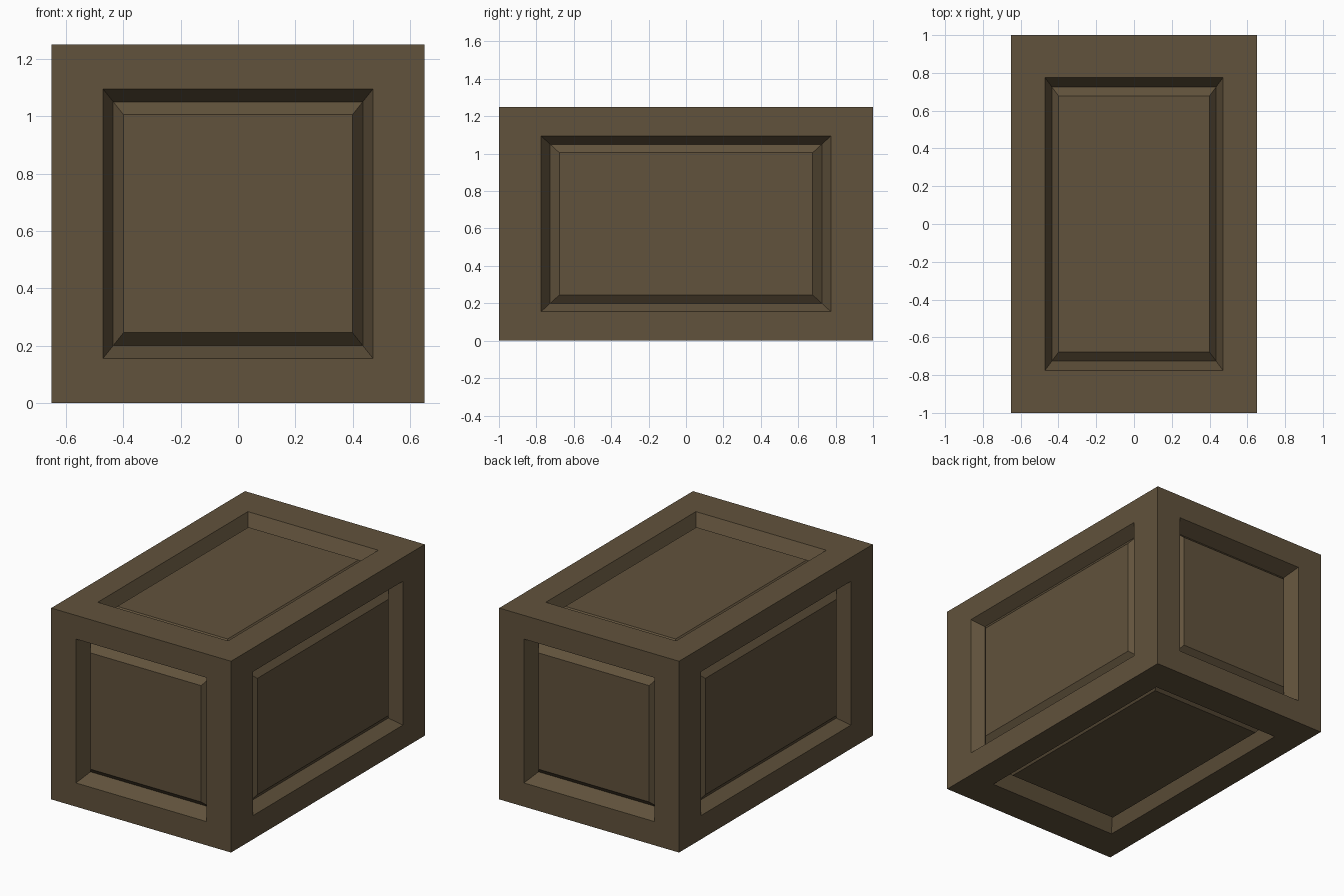
import bpy, bmesh
from mathutils import Vector

if "Cube" in bpy.data.objects:
    bpy.data.objects.remove(bpy.data.objects["Cube"])

HALF = Vector((0.65, 1.0, 0.625))        # half size of the crate
FRAME = Vector((0.179, 0.225, 0.155))    # frame width along each axis
STEP = Vector((0.036, 0.049, 0.045))     # moulding step along each axis
# each ring: (moulding steps in from the frame, steps deep)
RINGS = [(0, 0), (1, 2), (2, 1)]         # opening, groove bottom, raised panel


def inset_ring(bm, face, normal_axis, steps_in, steps_deep):
    """Inset a face and place its new border on the given moulding ring."""
    bmesh.ops.inset_individual(bm, faces=[face], thickness=0.01)
    for v in face.verts:
        for a in range(3):
            if a == normal_axis:
                size = HALF[a] - steps_deep * STEP[a]
            else:
                size = HALF[a] - FRAME[a] - steps_in * STEP[a]
            v.co[a] = size if v.co[a] > 0 else -size


# solid box
bm = bmesh.new()
bmesh.ops.create_cube(bm, size=2)
for v in bm.verts:
    v.co = Vector(v.co[a] * HALF[a] for a in range(3))

# framed, grooved panel on all six sides
bm.normal_update()
sides = [(f, max(range(3), key=lambda a: abs(f.normal[a]))) for f in bm.faces]
for face, axis in sides:
    for steps_in, steps_deep in RINGS:
        inset_ring(bm, face, axis, steps_in, steps_deep)

# stand on the ground
bmesh.ops.translate(bm, verts=bm.verts, vec=(0, 0, HALF.z))
bmesh.ops.recalc_face_normals(bm, faces=bm.faces)
mesh = bpy.data.meshes.new("panelled_crate")
bm.to_mesh(mesh)
bm.free()

# dark brown wood
wood = bpy.data.materials.new("dark_wood")
wood.diffuse_color = (0.12, 0.085, 0.045, 1)
wood.use_nodes = True
wood.node_tree.nodes["Principled BSDF"].inputs["Base Color"].default_value = wood.diffuse_color
mesh.materials.append(wood)
crate = bpy.data.objects.new("panelled_crate", mesh)
bpy.context.collection.objects.link(crate)
